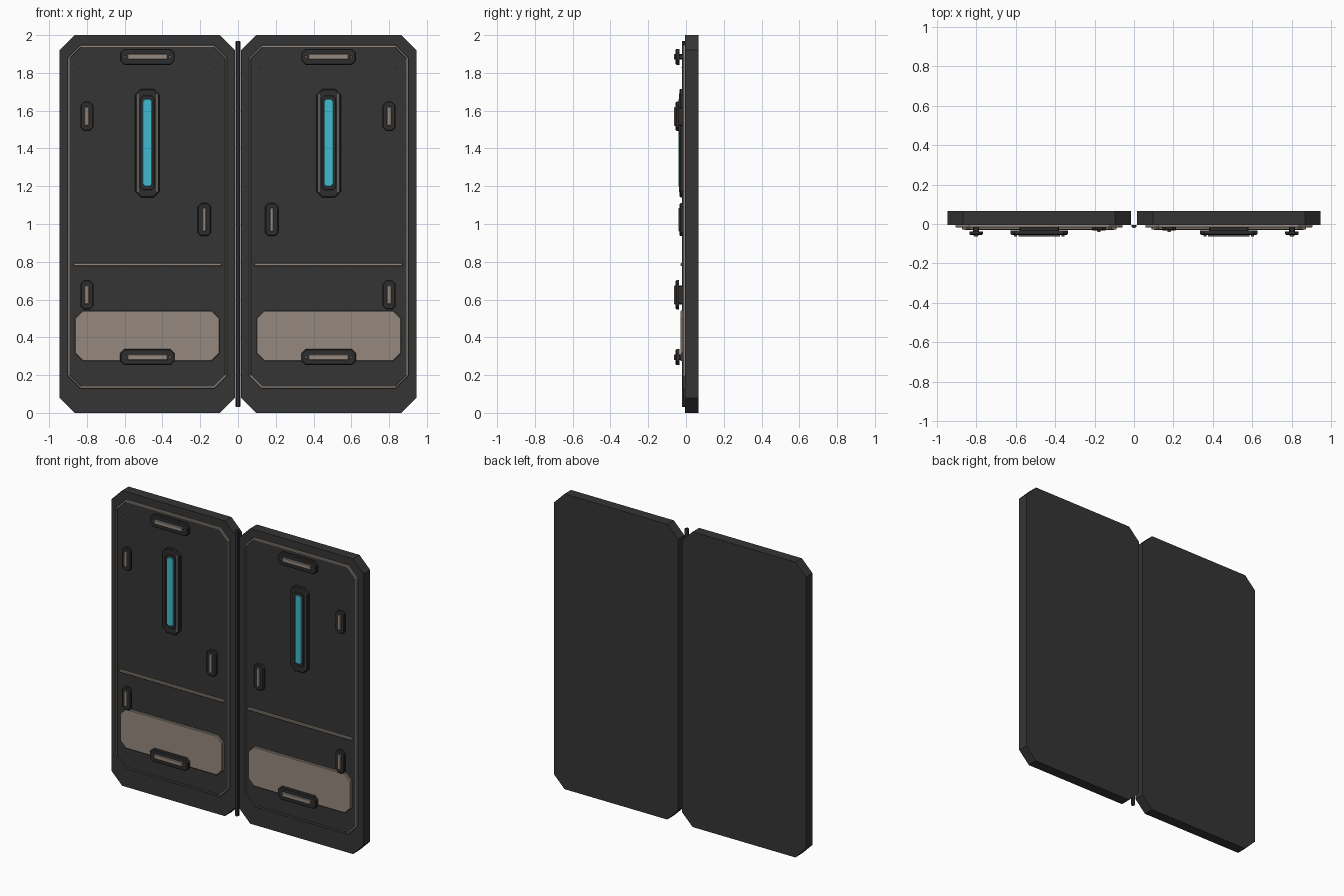
import bpy
import bmesh

if "Cube" in bpy.data.objects:
    bpy.data.objects.remove(bpy.data.objects["Cube"], do_unlink=True)


def material(name, rgb):
    mat = bpy.data.materials.new(name)
    mat.use_nodes = True
    mat.diffuse_color = (*rgb, 1)
    mat.node_tree.nodes["Principled BSDF"].inputs["Base Color"].default_value = (*rgb, 1)
    return mat


CHARCOAL = material("charcoal", (0.035, 0.035, 0.035))
DARK = material("dark_housing", (0.027, 0.027, 0.027))
TAUPE = material("taupe_metal", (0.30, 0.25, 0.21))
CYAN = material("cyan_light", (0.05, 0.50, 0.62))
STEEL = material("blue_steel", (0.10, 0.10, 0.13))


def outline(cx, cz, w, h, cut):
    """Rectangle with its four corners cut, as (x, z) points."""
    a, b = w / 2, h / 2
    pts = [(a - cut, -b), (a, cut - b), (a, b - cut), (a - cut, b),
           (cut - a, b), (-a, b - cut), (-a, cut - b), (cut - a, -b)]
    return [(cx + x, cz + z) for x, z in pts]


def plate(name, center, size, cut, back, front, mat, taper=0.0, inset=None):
    """Cut-corner plate facing -y; taper bevels the front rim.
    inset = (rim width, recess depth, field material) sinks the front face."""
    (cx, cz), (w, h) = center, size
    loops = [(outline(cx, cz, w, h, cut), back)]
    if taper:
        loops.append((outline(cx, cz, w, h, cut), front + taper))
    loops.append((outline(cx, cz, w - 2 * taper, h - 2 * taper,
                          max(cut - taper * 0.6, 0.001)), front))
    bm = bmesh.new()
    rings = [[bm.verts.new((x, y, z)) for x, z in pts] for pts, y in loops]
    for low, high in zip(rings, rings[1:]):
        for i in range(8):
            j = (i + 1) % 8
            bm.faces.new((low[i], low[j], high[j], high[i]))
    bm.faces.new(rings[0][::-1])
    face = bm.faces.new(rings[-1])
    bmesh.ops.recalc_face_normals(bm, faces=bm.faces)
    if inset:
        bmesh.ops.inset_region(bm, faces=[face], thickness=inset[0])
        walls = bmesh.ops.inset_region(bm, faces=[face], thickness=0.001, depth=-inset[1])
        for f in [face] + walls["faces"]:
            f.material_index = 1
    mesh = bpy.data.meshes.new(name)
    bm.to_mesh(mesh)
    bm.free()
    mesh.materials.append(mat)
    if inset:
        mesh.materials.append(inset[2])
    obj = bpy.data.objects.new(name, mesh)
    bpy.context.collection.objects.link(obj)
    return obj


def rod(name, location, radius, depth, mat, rotation=(0, 0, 0), sides=12):
    bpy.ops.mesh.primitive_cylinder_add(vertices=sides, radius=radius, depth=depth,
                                        location=location, rotation=rotation)
    obj = bpy.context.object
    obj.name = name
    obj.data.materials.append(mat)
    bpy.ops.object.shade_smooth_by_angle()


for label, s in (("left", 1), ("right", -1)):
    mid = s * 0.48

    # Door slab with raised trim frame around the field
    plate(f"{label}_door_slab", (mid, 1.0), (0.93, 2.0), 0.08, 0.065, -0.005, CHARCOAL)
    plate(f"{label}_trim_frame", (mid, 1.038), (0.846, 1.82), 0.068, 0.0, -0.018,
          TAUPE, 0.004, (0.007, 0.004, CHARCOAL))

    # Belt strip and kick plate
    plate(f"{label}_belt_strip", (mid, 0.785), (0.784, 0.016), 0.003, -0.012, -0.028,
          TAUPE, 0.003)
    plate(f"{label}_kick_plate", (mid, 0.408), (0.766, 0.268), 0.042, -0.012, -0.030,
          TAUPE, 0.004)

    # Lamp housing, side rails and glowing tube
    plate(f"{label}_lamp_housing", (mid, 1.428), (0.13, 0.575), 0.032, -0.012, -0.034,
          DARK, 0.005)
    plate(f"{label}_lamp_bezel", (mid, 1.43), (0.076, 0.50), 0.016, -0.03, -0.037, DARK, 0.003)
    plate(f"{label}_lamp_tube", (mid, 1.43), (0.05, 0.464), 0.012, -0.03, -0.041, CYAN, 0.003)
    for k in (-1, 1):
        plate(f"{label}_lamp_rail", (mid + k * 0.050, 1.43), (0.005, 0.52), 0.001,
              -0.03, -0.038, TAUPE)

    # Upper and lower pull handles
    for z in (1.885, 0.295):
        plate(f"{label}_handle_base", (mid, z), (0.29, 0.085), 0.022, -0.034, -0.055,
              DARK, 0.005)
        plate(f"{label}_handle_stem", (mid, z), (0.2, 0.03), 0.005, -0.012, -0.036, DARK)
        plate(f"{label}_handle_grip", (mid, z), (0.212, 0.03), 0.004, -0.05, -0.064,
              TAUPE, 0.003)
        for k in (-1, 1):
            rod(f"{label}_handle_bolt", (mid + k * 0.12, -0.058, z), 0.008, 0.01,
                STEEL, (1.5708, 0, 0))

    # Outer hinge clips
    for z in (1.57, 0.625):
        plate(f"{label}_clip_base", (s * 0.80, z), (0.068, 0.155), 0.018, -0.038, -0.055,
              DARK, 0.005)
        plate(f"{label}_clip_stem", (s * 0.80, z), (0.03, 0.1), 0.005, -0.012, -0.04, DARK)
        plate(f"{label}_clip_strip", (s * 0.80, z), (0.024, 0.10), 0.003, -0.05, -0.063,
              TAUPE, 0.003)

    # Latch beside the centre seam
    plate(f"{label}_latch_base", (s * 0.178, 1.023), (0.072, 0.174), 0.018, -0.012, -0.034,
          DARK, 0.005)
    plate(f"{label}_latch_strip", (s * 0.178, 1.023), (0.019, 0.125), 0.003, -0.03, -0.040,
          TAUPE, 0.003)

    # Small corner fasteners
    for x in (0.84, 0.12):
        plate(f"{label}_fastener", (s * x, 1.828), (0.018, 0.006), 0.002, -0.012, -0.024, TAUPE)

# Centre seam rod
plate("seam_bar", (0, 1.0), (0.026, 1.94), 0.004, -0.004, -0.018, DARK, 0.004)
rod("seam_pin", (0, -0.016, 1.0), 0.005, 1.94, STEEL)
